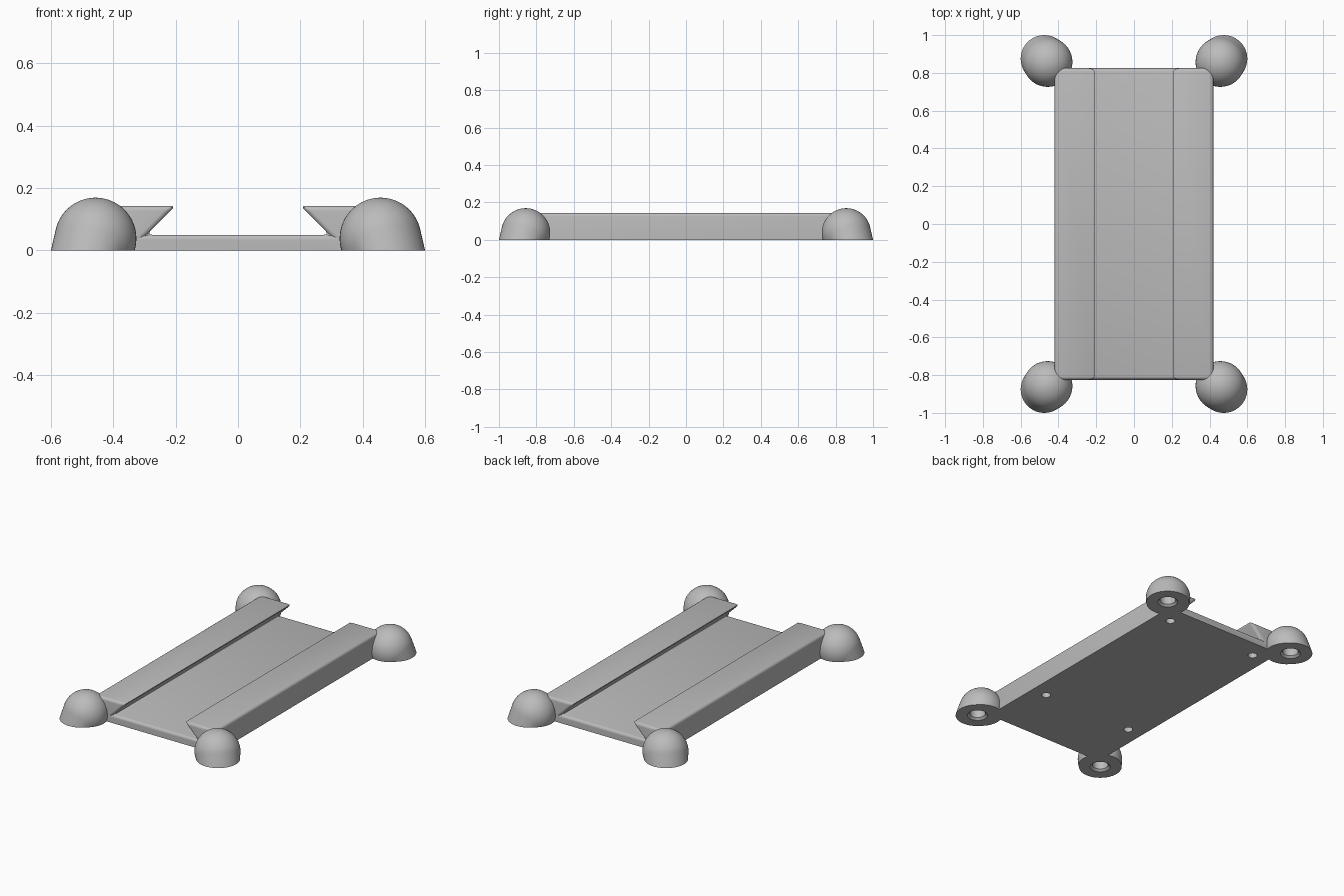
import bpy, bmesh, math
from mathutils import Vector, Matrix

cube = bpy.data.objects.get("Cube")
if cube:
    bpy.data.objects.remove(cube, do_unlink=True)

grey = bpy.data.materials.new("plain grey")
grey.use_nodes = True
colour = (0.5, 0.5, 0.5, 1)
grey.diffuse_color = colour
grey.node_tree.nodes["Principled BSDF"].inputs["Base Color"].default_value = colour


def make_object(name, bm):
    bmesh.ops.recalc_face_normals(bm, faces=bm.faces)
    mesh = bpy.data.meshes.new(name)
    bm.to_mesh(mesh)
    bm.free()
    mesh.materials.append(grey)
    obj = bpy.data.objects.new(name, mesh)
    bpy.context.collection.objects.link(obj)
    return obj


def select_only(obj):
    bpy.ops.object.select_all(action='DESELECT')
    obj.select_set(True)
    bpy.context.view_layer.objects.active = obj


def smooth(obj, degrees=35):
    select_only(obj)
    bpy.ops.object.shade_smooth_by_angle(angle=math.radians(degrees))


def drill(obj, cutter_bm):
    """Cut blind holes into the underside, then discard the cutter."""
    cutter = make_object("hole_cutter", cutter_bm)
    cutter.hide_render = True
    mod = obj.modifiers.new("holes", 'BOOLEAN')
    mod.operation = 'DIFFERENCE'
    mod.solver = 'EXACT'
    mod.object = cutter
    select_only(obj)
    bpy.ops.object.modifier_apply(modifier=mod.name)
    bpy.data.objects.remove(cutter, do_unlink=True)


def add_cone(bm, x, y, z0, z1, r0, r1):
    bmesh.ops.create_cone(bm, cap_ends=True, segments=32, radius1=r0, radius2=r1,
                          depth=z1 - z0,
                          matrix=Matrix.Translation((x, y, (z0 + z1) / 2)))


# Base plate with a dovetail channel between two rails
half_length = 0.825
right_half = [(0.42, 0), (0.42, 0.143), (0.2, 0.143), (0.293, 0.05)]
profile = right_half + [(-x, z) for x, z in reversed(right_half)]
bm = bmesh.new()
end = bm.faces.new([bm.verts.new((x, -half_length, z)) for x, z in profile])
extruded = bmesh.ops.extrude_face_region(bm, geom=[end], use_keep_orig=True)
moved = [v for v in extruded["geom"] if isinstance(v, bmesh.types.BMVert)]
bmesh.ops.translate(bm, verts=moved, vec=(0, 2 * half_length, 0))
bmesh.ops.recalc_face_normals(bm, faces=bm.faces)
# Round every edge except those around the flat underside
rounded = [e for e in bm.edges if max(v.co.z for v in e.verts) > 0.01]
bmesh.ops.bevel(bm, geom=rounded, offset=0.017, offset_type='OFFSET', segments=4,
                profile=0.5, affect='EDGES', clamp_overlap=True)
plate = make_object("dovetail_base_plate", bm)

# Screw holes under the rails
holes = bmesh.new()
for x in (-0.316, 0.316):
    for y in (-0.43, 0.71):
        add_cone(holes, x, y, -0.02, 0.08, 0.027, 0.027)
drill(plate, holes)
smooth(plate)


def make_foot(name, sx, sy):
    """Ball foot drawn out toward its outer corner at ground level."""
    ball = bmesh.new()
    bmesh.ops.create_uvsphere(ball, u_segments=48, v_segments=32, radius=0.131,
                              matrix=Matrix.Translation((0.457, 0.857, 0.038)))
    bmesh.ops.bisect_plane(ball, geom=ball.verts[:] + ball.edges[:] + ball.faces[:],
                           plane_co=(0, 0, 0), plane_no=(0, 0, 1), clear_inner=True)
    points = [v.co.copy() for v in ball.verts]
    ball.free()
    for i in range(48):
        a = math.tau * i / 48
        points.append(Vector((0.475 + 0.125 * math.cos(a), 0.875 + 0.125 * math.sin(a), 0)))
    bm = bmesh.new()
    for p in points:
        bm.verts.new((p.x * sx, p.y * sy, p.z))
    hull = bmesh.ops.convex_hull(bm, input=bm.verts)
    spare = {v for v in hull["geom_interior"] + hull["geom_unused"]
             if isinstance(v, bmesh.types.BMVert)}
    bmesh.ops.delete(bm, geom=list(spare), context='VERTS')
    bmesh.ops.dissolve_limit(bm, angle_limit=0.01, verts=bm.verts, edges=bm.edges)
    foot = make_object(name, bm)

    # Countersunk socket in the sole
    x, y = 0.472 * sx, 0.872 * sy
    bore = bmesh.new()
    add_cone(bore, x, y, -0.02, 0.085, 0.046, 0.046)
    drill(foot, bore)
    rim = bmesh.new()
    add_cone(rim, x, y, -0.01, 0.012, 0.071, 0.046)
    drill(foot, rim)
    smooth(foot)


for x_name, sx in (("left", 1), ("right", -1)):
    for y_name, sy in (("front", -1), ("back", 1)):
        make_foot(f"{y_name}_{x_name}_foot", sx, sy)
